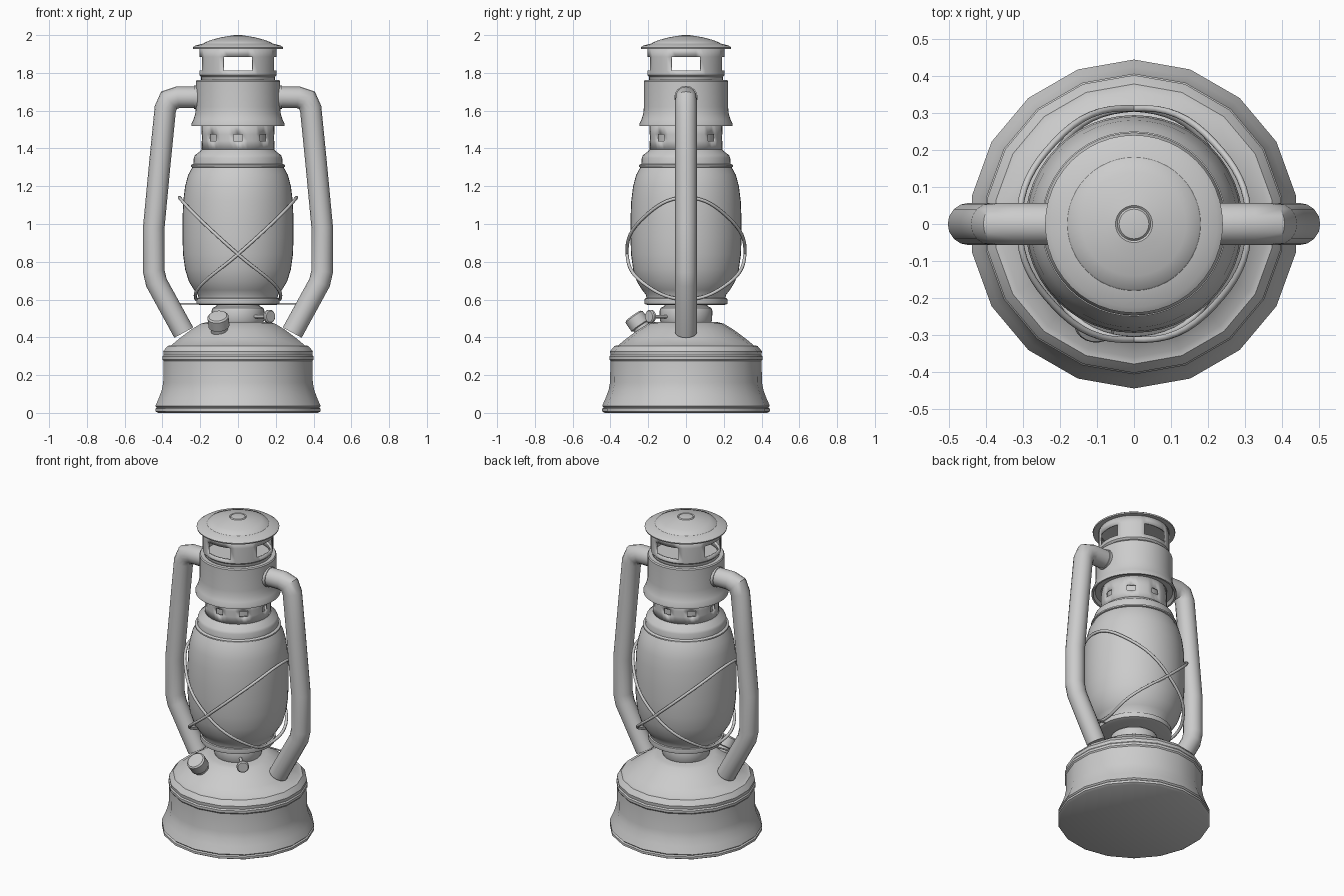
import bpy, bmesh, math
from mathutils import Vector

if "Cube" in bpy.data.objects:
    bpy.data.objects.remove(bpy.data.objects["Cube"])


def finish(name, bm):
    bmesh.ops.remove_doubles(bm, verts=bm.verts, dist=1e-5)
    bmesh.ops.recalc_face_normals(bm, faces=bm.faces)
    me = bpy.data.meshes.new(name)
    bm.to_mesh(me)
    bm.free()
    ob = bpy.data.objects.new(name, me)
    bpy.context.collection.objects.link(ob)
    return ob


def lathe(name, profile, n=48, skip=None):
    """Revolve (r, z) points round z; skip(row, angle) leaves out faces."""
    bm = bmesh.new()
    rings = []
    for r, z in profile:
        rings.append([bm.verts.new((r * math.sin(a), r * math.cos(a), z))
                      for a in (2 * math.pi * i / n for i in range(n))])
    for j in range(len(rings) - 1):
        for i in range(n):
            if skip and skip(j, (i + 0.5) * 360 / n):
                continue
            k = (i + 1) % n
            bm.faces.new((rings[j][i], rings[j][k], rings[j + 1][k], rings[j + 1][i]))
    return finish(name, bm)


def thicken(ob, t):
    m = ob.modifiers.new("thickness", 'SOLIDIFY')
    m.thickness = t
    m.offset = 0
    return ob


def near(angle, step, half):
    d = angle % step
    return min(d, step - d) < half


def tube(name, path, r, side, n=16):
    """Mitred round tube along an x-z path, mirrored by side."""
    bm = bmesh.new()
    pts = [Vector((x, 0, z)) for x, z in path]
    rings = []
    for i, p in enumerate(pts):
        d0 = (p - pts[i - 1]).normalized() if i else (pts[1] - p).normalized()
        d1 = (pts[i + 1] - p).normalized() if i < len(pts) - 1 else d0
        t = (d0 + d1).normalized()
        u = Vector((-t.z, 0, t.x)) / t.dot(d0)
        ring = []
        for k in range(n):
            a = 2 * math.pi * k / n
            q = p + u * (r * math.cos(a)) + Vector((0, r * math.sin(a), 0))
            ring.append(bm.verts.new((q.x * side, q.y, q.z)))
        rings.append(ring)
    for a, b in zip(rings, rings[1:]):
        for k in range(n):
            m = (k + 1) % n
            bm.faces.new((a[k], a[m], b[m], b[k]))
    bm.faces.new(rings[0])
    bm.faces.new(rings[-1])
    return finish(name, bm)


def wire(name, pts, r, cyclic=False):
    cu = bpy.data.curves.new(name, 'CURVE')
    cu.dimensions = '3D'
    cu.bevel_depth = r
    cu.bevel_resolution = 2
    cu.resolution_u = 8
    cu.use_fill_caps = True
    sp = cu.splines.new('BEZIER')
    sp.bezier_points.add(len(pts) - 1)
    for b, p in zip(sp.bezier_points, pts):
        b.co = p
        b.handle_left_type = b.handle_right_type = 'AUTO'
    sp.use_cyclic_u = cyclic
    ob = bpy.data.objects.new(name, cu)
    bpy.context.collection.objects.link(ob)
    return ob


def turned(name, profile, loc, axis, n=20):
    """Lathed piece aimed along an axis."""
    ob = lathe(name, profile, n)
    ob.rotation_mode = 'QUATERNION'
    ob.rotation_quaternion = Vector(axis).to_track_quat('Z', 'Y')
    ob.location = loc
    return ob


# Fuel tank with flared foot, rolled seam and domed top
lathe("fuel_tank", [(0, 0), (0.43, 0), (0.444, 0.008), (0.444, 0.022), (0.436, 0.028),
                    (0.444, 0.036), (0.44, 0.046), (0.425, 0.08), (0.41, 0.12), (0.402, 0.16),
                    (0.4, 0.275), (0.406, 0.283), (0.406, 0.298), (0.4, 0.306), (0.402, 0.325),
                    (0.395, 0.335), (0.378, 0.355), (0.36, 0.357), (0.31, 0.398), (0.25, 0.442),
                    (0.2, 0.472), (0.17, 0.48), (0, 0.485)], 18)

# Burner collar and the plate under the globe
lathe("burner_collar", [(0, 0.475), (0.13, 0.475), (0.138, 0.49), (0.14, 0.54), (0.135, 0.555),
                        (0.115, 0.565), (0.11, 0.58), (0, 0.58)], 32)
lathe("globe_plate", [(0, 0.57), (0.2, 0.57), (0.218, 0.576), (0.22, 0.585), (0.218, 0.606),
                      (0.205, 0.61), (0, 0.61)], 32)
wire("lift_rod", [(-0.31, 0, 0.578), (0.31, 0, 0.578)], 0.005)

# Globe
lathe("globe", [(0, 0.6), (0.208, 0.6), (0.212, 0.625), (0.232, 0.65), (0.26, 0.695), (0.28, 0.76),
                (0.291, 0.84), (0.294, 0.93), (0.294, 1.02), (0.29, 1.12), (0.28, 1.2),
                (0.264, 1.26), (0.242, 1.3), (0, 1.3)])

# Crossed guard wires round the globe
guard = [(180, 0.31, 1.14), (135, 0.308, 1.04), (90, 0.312, 0.84), (45, 0.285, 0.67), (0, 0.222, 0.602),
         (-45, 0.285, 0.67), (-90, 0.312, 0.84), (-135, 0.308, 1.04)]
for s, label in ((1, "a"), (-1, "b")):
    wire("guard_wire_" + label,
         [(s * r * math.cos(math.radians(a)), r * math.sin(math.radians(a)), z) for a, r, z in guard],
         0.009, True)

# Hood above the globe
lathe("hood", [(0, 1.3), (0.242, 1.3), (0.25, 1.303), (0.25, 1.312), (0.236, 1.318), (0.234, 1.35),
               (0.228, 1.365), (0.2, 1.385), (0.188, 1.4), (0, 1.402)])
# Vent band with eight small openings, and inner flue
thicken(lathe("vent_band", [(0.187, 1.39), (0.187, 1.44), (0.187, 1.475), (0.187, 1.54)], 48,
              lambda j, a: j == 1 and near(a, 45, 7.5)), 0.01)
lathe("inner_flue", [(0.155, 1.4), (0.155, 1.54)])

# Chimney sleeve
lathe("chimney_sleeve", [(0, 1.535), (0.225, 1.535), (0.236, 1.518), (0.247, 1.518), (0.247, 1.53),
                         (0.235, 1.555), (0.226, 1.585), (0.223, 1.62), (0.223, 1.755),
                         (0.218, 1.762), (0.19, 1.762), (0, 1.762)])

# Cap wall with four windows
thicken(lathe("cap_wall", [(0.19, 1.755), (0.19, 1.78), (0.2, 1.79), (0.2, 1.812), (0.2, 1.885),
                           (0.2, 1.935)], 48,
              lambda j, a: j == 3 and near(a, 90, 22.5)), 0.01)
# Cap lid with brim and centre button
lathe("cap_lid", [(0, 1.945), (0.19, 1.935), (0.225, 1.927), (0.238, 1.927), (0.24, 1.935),
                  (0.225, 1.945), (0.18, 1.956), (0.176, 1.961), (0.14, 1.975), (0.09, 1.988),
                  (0.05, 1.995), (0.045, 1.991), (0.04, 1.997), (0.02, 2.0), (0, 2.0)])

# Side tubes with collars where they meet the sleeve
path = [(0.2, 1.67), (0.32, 1.67), (0.365, 1.655), (0.385, 1.61), (0.412, 1.34), (0.446, 0.98),
        (0.446, 0.75), (0.432, 0.69), (0.287, 0.425)]
for s, label in ((-1, "left"), (1, "right")):
    tube("side_tube_" + label, path, 0.057, s)
    tube("tube_collar_" + label, [(0.2, 1.67), (0.232, 1.67)], 0.062, s)

# Filler cap, tilted off the tank shoulder
turned("filler_cap", [(0, -0.07), (0.046, -0.07), (0.046, 0), (0.056, 0.004), (0.056, 0.06),
                      (0.048, 0.068), (0, 0.07)], (-0.1, -0.24, 0.458), (-0.09, -0.5, 0.72))

# Wick knob on its shaft
d = Vector((0.66, -0.75, 0)).normalized()
turned("wick_knob", [(0, -0.012), (0.03, -0.012), (0.036, -0.006), (0.036, 0.006), (0.03, 0.012),
                     (0, 0.012)], d * 0.25 + Vector((0, 0, 0.51)), d)
wire("wick_shaft", [(d.x * 0.1, d.y * 0.1, 0.51), (d.x * 0.25, d.y * 0.25, 0.51)], 0.009)

# Smooth shading with crisp edges
bpy.ops.object.select_all(action='DESELECT')
for ob in bpy.context.scene.objects:
    if ob.type == 'MESH':
        ob.select_set(True)
        bpy.context.view_layer.objects.active = ob
bpy.ops.object.shade_smooth_by_angle(angle=math.radians(35))
